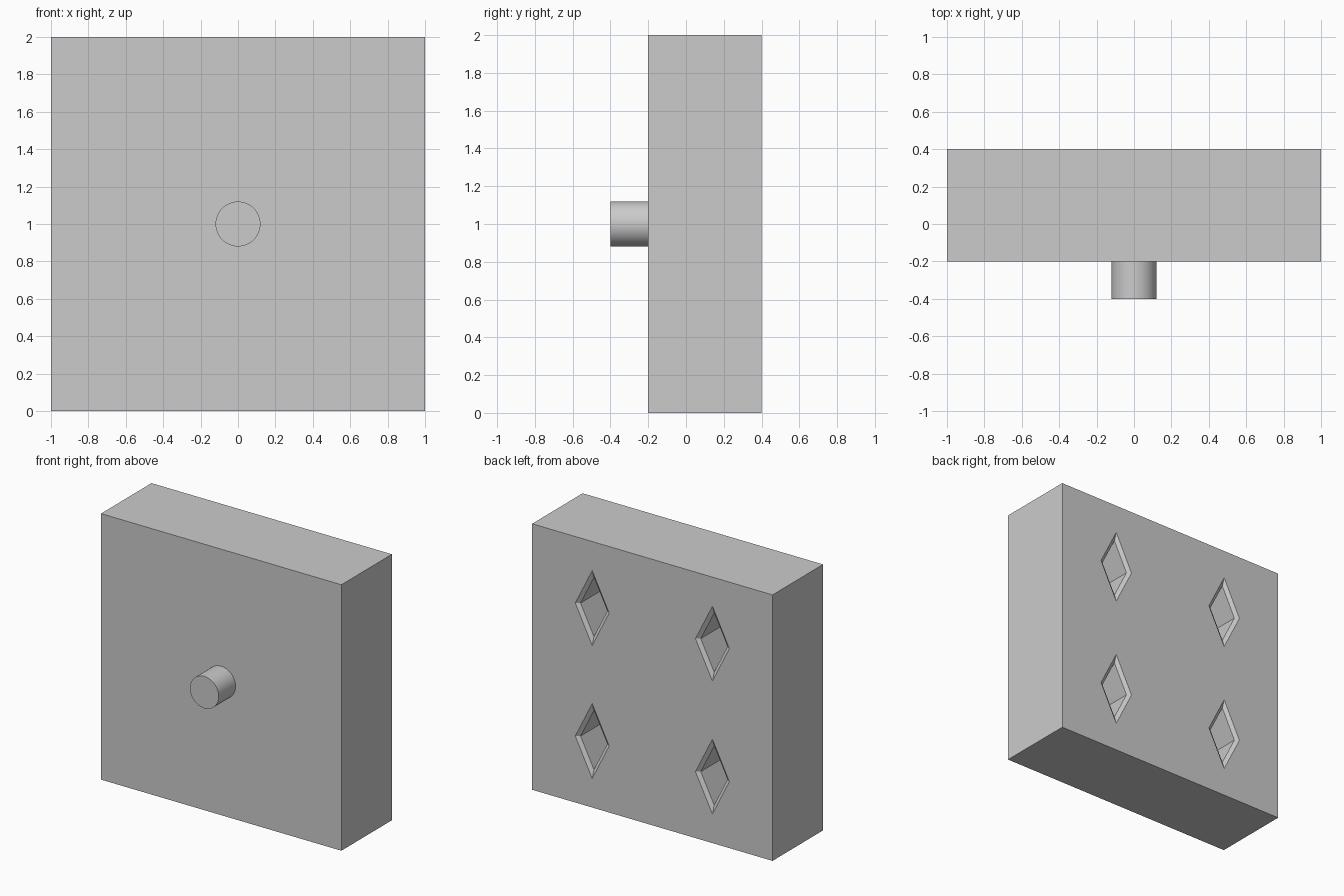
import bpy, bmesh, math

cube = bpy.data.objects.get("Cube")
if cube:
    bpy.data.objects.remove(cube, do_unlink=True)

GREY = (0.6, 0.6, 0.6, 1)
grey = bpy.data.materials.new("plain grey")
grey.use_nodes = True
grey.diffuse_color = GREY
grey.node_tree.nodes["Principled BSDF"].inputs["Base Color"].default_value = GREY


def make_object(name, bm):
    bmesh.ops.recalc_face_normals(bm, faces=bm.faces)
    mesh = bpy.data.meshes.new(name)
    bm.to_mesh(mesh)
    bm.free()
    mesh.materials.append(grey)
    obj = bpy.data.objects.new(name, mesh)
    bpy.context.collection.objects.link(obj)
    return obj


def add_diamond_plug(bm, x, z, sections):
    """Loft diamonds of (y, half width); each is twice as tall as wide."""
    rings = [[bm.verts.new((x + w * dx, y, z + 2 * w * dz))
              for dx, dz in ((1, 0), (0, 1), (-1, 0), (0, -1))]
             for y, w in sections]
    for a, b in zip(rings, rings[1:]):
        for i in range(4):
            j = (i + 1) % 4
            bm.faces.new((a[i], a[j], b[j], b[i]))
    bm.faces.new(rings[0])
    bm.faces.new(rings[-1])


# Block
bm = bmesh.new()
bmesh.ops.create_cube(bm, size=1)
bmesh.ops.scale(bm, vec=(2, 0.6, 2), verts=bm.verts)
bmesh.ops.translate(bm, vec=(0, 0.1, 1), verts=bm.verts)
block = make_object("block", bm)

# Four chamfered diamond sockets cut into the back
bm = bmesh.new()
for x in (-0.5, 0.5):
    for z in (0.5, 1.5):
        add_diamond_plug(bm, x, z, ((0.42, 0.171), (0.38, 0.111), (0, 0.111)))
cutter = make_object("socket_cutter", bm)
cutter.hide_render = True

cut = block.modifiers.new("sockets", 'BOOLEAN')
cut.operation = 'DIFFERENCE'
cut.solver = 'EXACT'
cut.object = cutter
bpy.context.view_layer.objects.active = block
bpy.ops.object.modifier_apply(modifier=cut.name)
bpy.data.objects.remove(cutter, do_unlink=True)

# Round peg on the front
bpy.ops.mesh.primitive_cylinder_add(vertices=64, radius=0.12, depth=0.2,
                                    location=(0, -0.3, 1),
                                    rotation=(math.pi / 2, 0, 0))
peg = bpy.context.object
peg.name = "front_peg"
peg.data.materials.append(grey)
bpy.ops.object.shade_smooth_by_angle()
